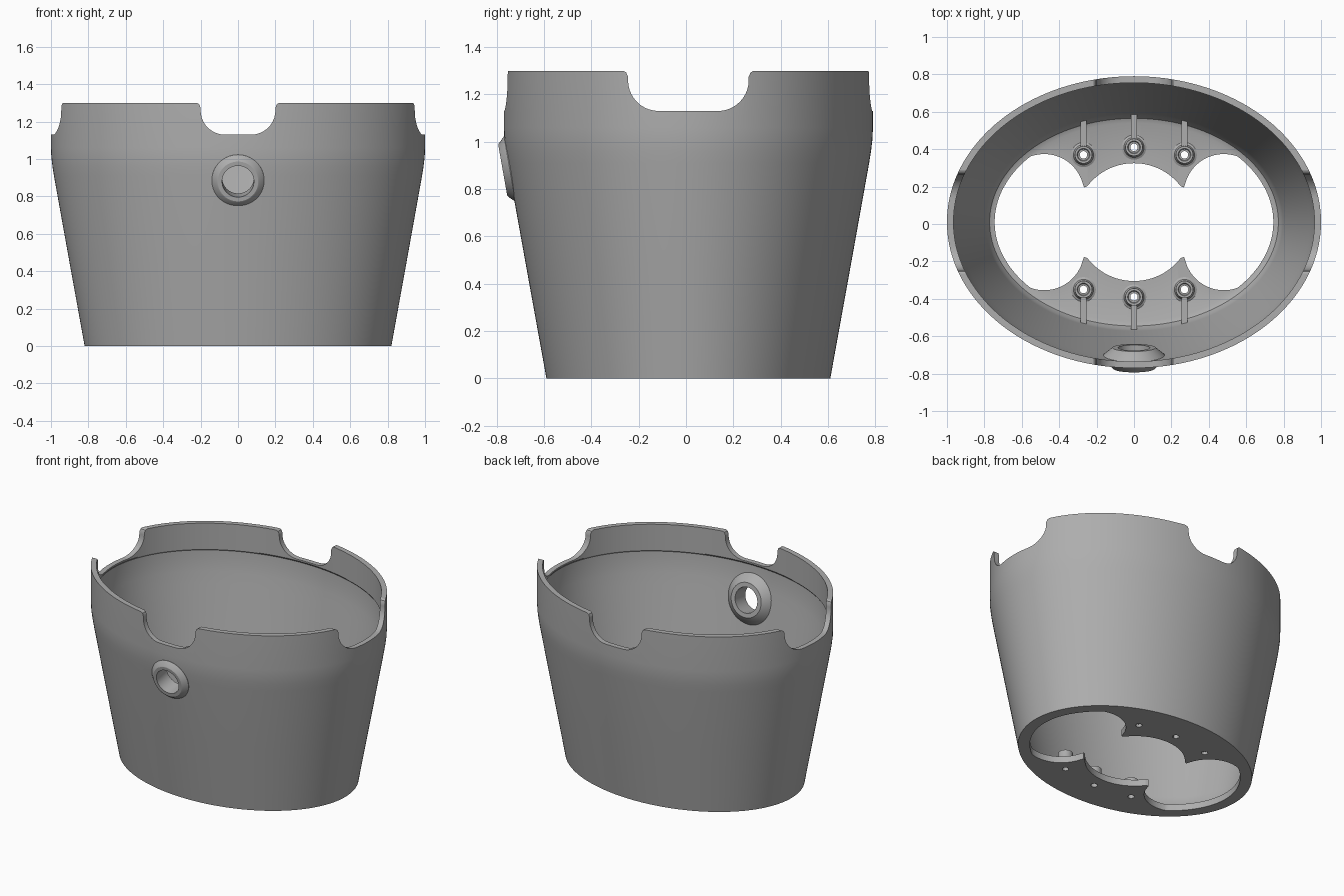
import bpy, bmesh
from math import cos, sin, pi, sqrt, radians
from mathutils import Matrix, Vector

cube = bpy.data.objects.get("Cube")
if cube:
    bpy.data.objects.remove(cube, do_unlink=True)

CY = 0.01      # centre of the oval in y
SEG = 240

grey = bpy.data.materials.new("plain grey")
grey.use_nodes = True
colour = (0.42, 0.42, 0.42, 1)
grey.diffuse_color = colour
bsdf = next(n for n in grey.node_tree.nodes if n.type == 'BSDF_PRINCIPLED')
bsdf.inputs["Base Color"].default_value = colour


def finish(name, bm, matrix=Matrix()):
    """Turn a bmesh into a grey object."""
    bmesh.ops.recalc_face_normals(bm, faces=bm.faces)
    me = bpy.data.meshes.new(name)
    bm.to_mesh(me)
    bm.free()
    me.transform(matrix)
    me.materials.append(grey)
    ob = bpy.data.objects.new(name, me)
    bpy.context.collection.objects.link(ob)
    return ob


def loft(name, loops, matrix=Matrix()):
    """Skin a closed series of closed loops, ring fashion."""
    bm = bmesh.new()
    rings = [[bm.verts.new(p) for p in loop] for loop in loops]
    n = len(rings[0])
    for k, a in enumerate(rings):
        b = rings[(k + 1) % len(rings)]
        for i in range(n):
            j = (i + 1) % n
            bm.faces.new((a[i], a[j], b[j], b[i]))
    return finish(name, bm, matrix)


def circle(r, z, n=48):
    return [(r * cos(2 * pi * i / n), r * sin(2 * pi * i / n), z) for i in range(n)]


def prism(name, pts, depth, matrix=Matrix()):
    """Extrude a flat outline along z from 0 to depth."""
    bm = bmesh.new()
    low = [bm.verts.new((x, y, 0)) for x, y in pts]
    high = [bm.verts.new((x, y, depth)) for x, y in pts]
    bm.faces.new(low)
    bm.faces.new(high)
    for i in range(len(pts)):
        j = (i + 1) % len(pts)
        bm.faces.new((low[i], low[j], high[j], high[i]))
    return finish(name, bm, matrix)


def smooth(ob):
    bpy.ops.object.select_all(action='DESELECT')
    bpy.context.view_layer.objects.active = ob
    ob.select_set(True)
    bpy.ops.object.shade_smooth_by_angle(angle=radians(25))


def oval(rx, ry, z):
    return [(rx * cos(2 * pi * i / SEG), CY + ry * sin(2 * pi * i / SEG), z)
            for i in range(SEG)]


def floor_opening(z):
    """Three-lobed opening in the floor: a middle circle and two side lobes."""
    loop = []
    for i in range(SEG):
        t = 2 * pi * i / SEG
        x = 0.745 * cos(t)
        y = 0.525 * abs(sin(t))
        side = 0.15 + sqrt(max(0, 0.214 ** 2 - (abs(x) - 0.48) ** 2))
        middle = sqrt(max(0, 0.315 ** 2 - x * x))
        if abs(x) < 0.48:
            y = max(middle, side if abs(x) > 0.267 else 0, 0.185)
        elif abs(x) < 0.69:
            y = min(y, side)
        loop.append((x, CY + (y if sin(t) >= 0 else -y), z))
    return loop


# Tapered oval shell with a floor
outer = [(0.82, 0.60, 0), (0.905, 0.685, 0.47), (0.984, 0.764, 0.91),
         (0.992, 0.772, 0.96), (0.998, 0.778, 1.01), (1, 0.78, 1.06), (1, 0.78, 1.3)]
inner = [(0.965, 0.745, 1.3), (0.965, 0.745, 1.12), (0.972, 0.752, 1.11),
         (0.968, 0.748, 1.05), (0.956, 0.736, 0.97), (0.94, 0.72, 0.89),
         (0.797, 0.582, 0.13), (0.787, 0.572, 0.085), (0.772, 0.555, 0.055),
         (0.75, 0.53, 0.045)]
shell = loft("shell", [floor_opening(0)] + [oval(*p) for p in outer + inner]
             + [floor_opening(0.045)])

# Cutters: rim notches
cutters = []


def notch(half):
    r, base = 0.13, 1.13
    side = [(half + 0.03, 1.4), (half + 0.022, 1.301), (half + 0.008, 1.293), (half, 1.275)]
    side += [(half - r + r * cos(a * pi / 20), base + r - r * sin(a * pi / 20))
             for a in range(11)]
    return side + [(-x, z) for x, z in reversed(side)]


upright = Matrix.Rotation(pi / 2, 4, 'X')
cutters.append(prism("front_notch_cutter", notch(0.2), 3,
                     Matrix.Translation((0, 1.5, 0)) @ upright))
cutters.append(prism("side_notch_cutter", notch(0.255), 3,
                     Matrix.Translation((-1.5, CY, 0)) @ Matrix.Rotation(pi / 2, 4, 'Z') @ upright))

# Port in the front wall, square to the slope
port_at = (Matrix.Translation((0, -0.745, 0.885))
           @ Matrix.Rotation(pi / 2 + radians(10), 4, 'X'))
port_profile = [(0.085, 0.03), (0.108, 0.03), (0.114, 0.027), (0.14, 0.0), (0.14, -0.02),
                (0.17, -0.035), (0.165, -0.045), (0.115, -0.085), (0.085, -0.085)]
port = loft("port_ring", [circle(r, z, 64) for r, z in port_profile], port_at)
cutters.append(prism("port_cutter", [p[:2] for p in circle(0.095, 0, 64)], 0.4,
                     port_at @ Matrix.Translation((0, 0, -0.2))))

# Screw bosses with ribs running to the wall
parts = [shell, port]
boss_profile = [(0.02, 0.02), (0.066, 0.02), (0.066, 0.045), (0.054, 0.052), (0.048, 0.065),
                (0.046, 0.115), (0.034, 0.115), (0.03, 0.108), (0.02, 0.108)]
for side, label in ((1, "back"), (-1, "front")):
    for x, y, end, place in ((-0.27, 0.36, 0.55, "right"), (0, 0.40, 0.59, "middle"),
                             (0.27, 0.36, 0.55, "left")):
        at = Matrix.Translation((x, CY + side * y, 0))
        parts.append(loft(f"{label}_{place}_boss",
                          [circle(r, z, 36) for r, z in boss_profile], at))
        near, far = sorted((side * 0.04, side * (end - y)))
        parts.append(prism(f"{label}_{place}_rib",
                           [(-0.015, near), (0.015, near), (0.015, far), (-0.015, far)],
                           0.07, at @ Matrix.Translation((0, 0, 0.03))))
        cutters.append(prism("screw_cutter", [p[:2] for p in circle(0.021, 0, 12)], 0.2,
                             at @ Matrix.Translation((0, 0, -0.1))))

# Cut the shell, then drop the cutters
for cutter in cutters:
    cutter.hide_render = True
    mod = shell.modifiers.new("cut", 'BOOLEAN')
    mod.operation = 'DIFFERENCE'
    mod.solver = 'EXACT'
    mod.object = cutter
    bpy.context.view_layer.objects.active = shell
    bpy.ops.object.modifier_apply(modifier=mod.name)
for cutter in cutters:
    bpy.data.objects.remove(cutter, do_unlink=True)

for part in parts:
    smooth(part)
